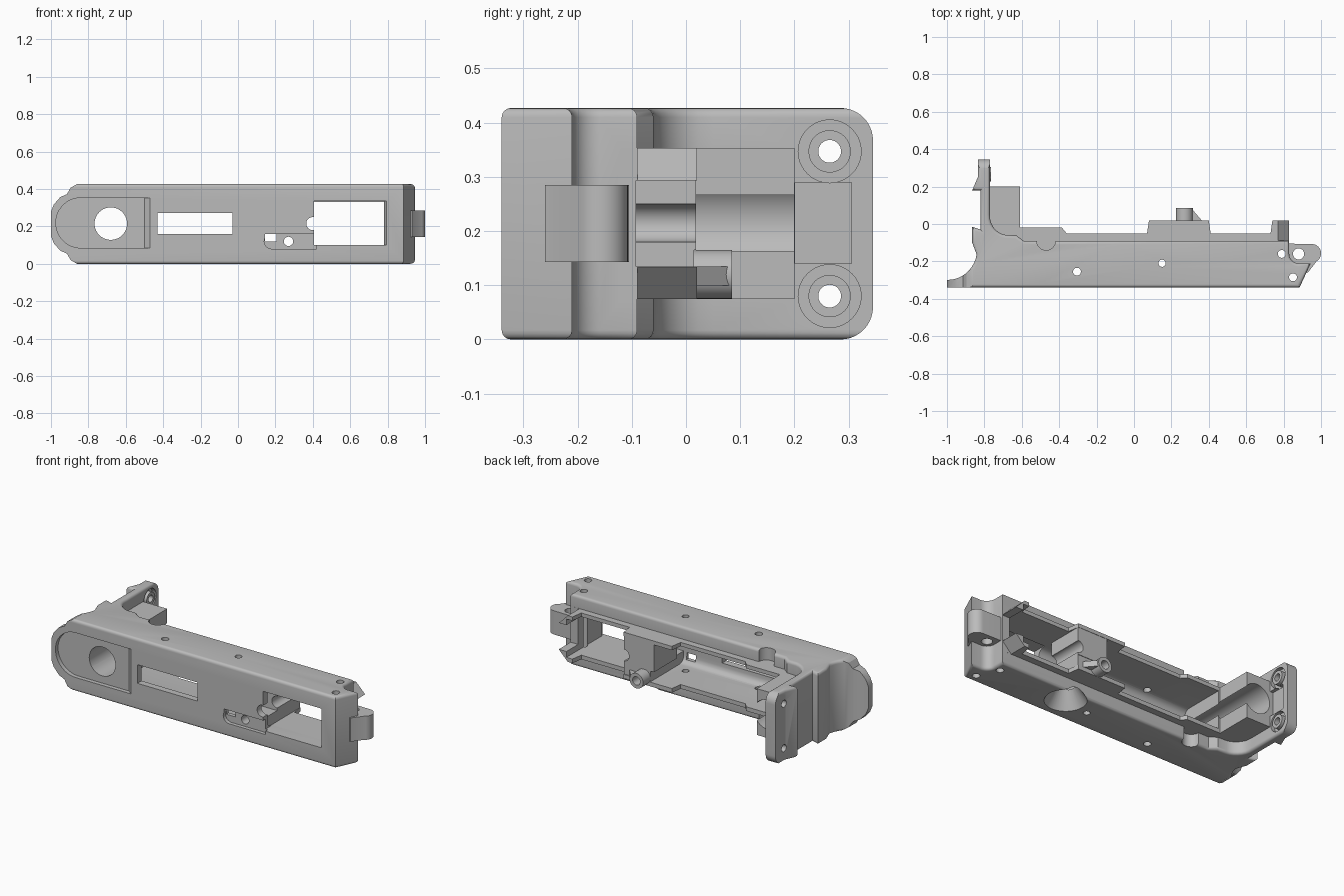
import bpy, bmesh, math
from mathutils import Vector

if "Cube" in bpy.data.objects:
    bpy.data.objects.remove(bpy.data.objects["Cube"], do_unlink=True)

H = 0.427          # full height
MID = H / 2

metal = bpy.data.materials.new("grey_metal")
metal.use_nodes = True
GREY = (0.5, 0.5, 0.5, 1)
metal.diffuse_color = GREY
metal.node_tree.nodes["Principled BSDF"].inputs["Base Color"].default_value = GREY


def prism(name, pts, lo, hi, axis="z", bevel=0):
    """Extrude a 2D profile along an axis; the profile uses the other two axes in order."""
    place = {"x": lambda a, b, t: (t, a, b), "y": lambda a, b, t: (a, t, b),
             "z": lambda a, b, t: (a, b, t)}[axis]
    bm = bmesh.new()
    low = [bm.verts.new(place(a, b, lo)) for a, b in pts]
    high = [bm.verts.new(place(a, b, hi)) for a, b in pts]
    caps = [bm.faces.new(low), bm.faces.new(high)]
    n = len(pts)
    for i in range(n):
        j = (i + 1) % n
        bm.faces.new((low[i], low[j], high[j], high[i]))
    bmesh.ops.recalc_face_normals(bm, faces=bm.faces)
    if bevel:
        edges = {e for f in caps for e in f.edges}
        bmesh.ops.bevel(bm, geom=list(edges), offset=bevel, segments=4,
                        profile=0.5, affect="EDGES", clamp_overlap=True)
    me = bpy.data.meshes.new(name)
    bm.to_mesh(me)
    bm.free()
    me.materials.append(metal)
    ob = bpy.data.objects.new(name, me)
    bpy.context.collection.objects.link(ob)
    return ob


def box(name, x, y, z):
    return prism(name, [(x[0], y[0]), (x[1], y[0]), (x[1], y[1]), (x[0], y[1])], *z)


def arc(ca, cb, r, start, end, n=10):
    return [(ca + r * math.cos(math.radians(start + (end - start) * i / n)),
             cb + r * math.sin(math.radians(start + (end - start) * i / n)))
            for i in range(n + 1)]


def rod(name, ca, cb, r, lo, hi, axis):
    return prism(name, arc(ca, cb, r, 0, 360, 40)[:-1], lo, hi, axis)


def boolean(target, tool, op="DIFFERENCE"):
    """Apply a boolean and discard the helper."""
    mod = target.modifiers.new("cut", "BOOLEAN")
    mod.operation, mod.solver, mod.object = op, "EXACT", tool
    dg = bpy.context.evaluated_depsgraph_get()
    me = bpy.data.meshes.new_from_object(target.evaluated_get(dg))
    target.modifiers.clear()
    target.data = me
    bpy.data.objects.remove(tool, do_unlink=True)


def cut(target, *tools):
    for t in tools:
        boolean(target, t)


# Outer shell with end plate, curved tail and pin scoop
outline = [(-1, -.34), (-1, -.3)] + arc(-1, -.14, .16, -75, -8, 8) + [
    (-.865, -.1), (-.865, -.015), (-.82, -.03), (-.82, .18), (-.865, .18)]
outline += [(-.835, .25), (-.835, .345), (-.77, .345), (-.77, .05)]
outline += arc(-.67, .04, .1, 190, 260, 6) + [(-.63, -.06), (-.59, -.09)]
outline += [(.83, -.09), (.83, -.16)] + arc(.88, -.16, .05, 190, 270, 6) + [(.945, -.21), (.885, -.34)]
body = prism("receiver_body", outline, 0, H, bevel=.02)

side = [(-.4, -.1), (.285, -.1)]
side = [(-.4, 0)] + arc(.285, .06, .06, -90, 0) + arc(.285, H - .06, .06, 0, 90) + [(-.4, H)]
boolean(body, prism("side_limit", side, -1.1, 1.1, "x"), "INTERSECT")
half = [(-.86, 0), (-.895, .02), (-.915, .055), (-.95, .07), (-.985, .11), (-1.001, .15)]
front = half + [(a, H - b) for a, b in reversed(half)] + [(1.1, H), (1.1, 0)]
boolean(body, prism("front_limit", front, -.5, .5, "y"), "INTERSECT")

# Relief pockets at the side of the outer wall
for lo, hi in ((-.1, .075), (.353, .6)):
    cut(body, rod("relief", -.47, -.09, .05, lo, hi, "z"))

# Inner rim with raised steps, and the block around the large bore
rim = [(-.79, -.32), (-.79, .2), (-.61, .2), (-.61, -.02), (-.385, -.02), (-.36, -.05),
       (.07, -.05), (.08, .02), (.4, .02), (.41, -.05), (.73, -.05), (.74, .02),
       (.83, .02), (.83, -.12), (.7, -.32)]
boolean(body, prism("rim", rim, .075, .353), "UNION")

# Trough, end notch and pointed ears
trough = [(-.3, .14)] + arc(-.26, .14, .04, 180, 270, 5) + [(.4, .1), (.4, .33)] \
    + arc(-.26, .29, .04, 90, 180, 5)
cut(body, prism("trough", trough, -.6, .78, "x"),
    box("end_notch", (.7, .95), (-.092, .2), (.135, .293)))
for s in (1, -1):
    tri = [(.77, MID + s * .1395), (.87, MID + s * .1395), (.87, MID + s * .04)]
    cut(body, prism("ear_chamfer", tri, -.0895, .1, "y"))

# Inner cross block and raised bracket
boolean(body, box("cross_block", (.2, .4), (-.2, .018), (.165, .34)), "UNION")
boolean(body, box("bracket", (.225, .4), (-.31, .015), (.09, .165)), "UNION")
cut(body, rod("block_notch", .4, .215, .035, -.5, .5, "y"))
boolean(body, rod("boss", .27, .12, .045, -.31, .085, "y"), "UNION")
gusset = [(.29, .08), (.31, .08), (.37, .01), (.29, .01)]
boolean(body, prism("gusset", gusset, .1, .135), "UNION")

# Front openings and recesses
window_wall = box("long_window", (-.43, -.03), (-.5, -.25), (.16, .272))
cut(body, window_wall,
    box("large_window", (.405, .78), (-.5, -.25), (.1, .335)),
    prism("window_slope", [(.7, -.36), (.805, -.36), (.765, -.29), (.7, -.29)], .1, .335),
    rod("boss_hole", .27, .12, .025, -.5, .5, "y"),
    rod("large_bore", -.68, .215, .087, -.5, .5, "y"))
slot = [(.42, .08), (.42, .16)] + arc(.18, .12, .04, 90, 270)
cut(body, prism("slot_recess", slot, -.4, -.318, "y"),
    box("slot_hole", (.145, .205), (-.4, -.25), (.12, .16)))
pad = [(-.5, .085), (-.5, .353)] + arc(-.84, .219, .134, 90, 270, 24)
cut(body, prism("pad_recess", pad, -.4, -.315, "y"),
    prism("pad_ramp", [(-.55, -.315), (-.505, -.315), (-.465, -.345), (-.55, -.345)], .085, .353))

# Cross pin holes and bottom countersink
for x, y, r in ((-.305, -.255, .021), (.15, -.21, .019), (.79, -.16, .021), (.85, -.285, .021)):
    cut(body, rod("pin_hole", x, y, r, -.1, .6, "z"))
cone = rod("countersink", .32, -.18, .115, -.001, .1, "z")
for v in cone.data.vertices:
    if v.co.z > .05:
        v.co = Vector((.32 + (v.co.x - .32) * .45, -.18 + (v.co.y + .18) * .45, v.co.z))
cut(body, cone)

# Screw bosses in the end plate
for z in (.08, .347):
    cut(body, rod("screw_well", .265, z, .058, -.795, -.7, "x"))
    boolean(body, rod("screw_boss", .265, z, .039, -.8, -.765, "x"), "UNION")
    cut(body, rod("screw_hole", .265, z, .021, -.9, -.7, "x"))
cut(body, box("plate_pocket", (-.79, -.7), (.201, .305), (.14, .29)))

# Hinge lug at the far end
lug_shape = [(.82, -.105)] + arc(.95, -.157, .05, 90, -60, 14) + [(.93, -.26), (.9, -.26), (.85, -.22), (.82, -.2)]
lug = prism("hinge_lug", lug_shape, .143, .285)
cut(lug, rod("lug_hole", .88, -.16, .03, 0, .5, "z"))

# Smooth shading with sharp edges kept
bpy.ops.object.select_all(action="DESELECT")
for ob in (body, lug):
    ob.select_set(True)
bpy.context.view_layer.objects.active = body
bpy.ops.object.shade_smooth_by_angle(angle=math.radians(30))
